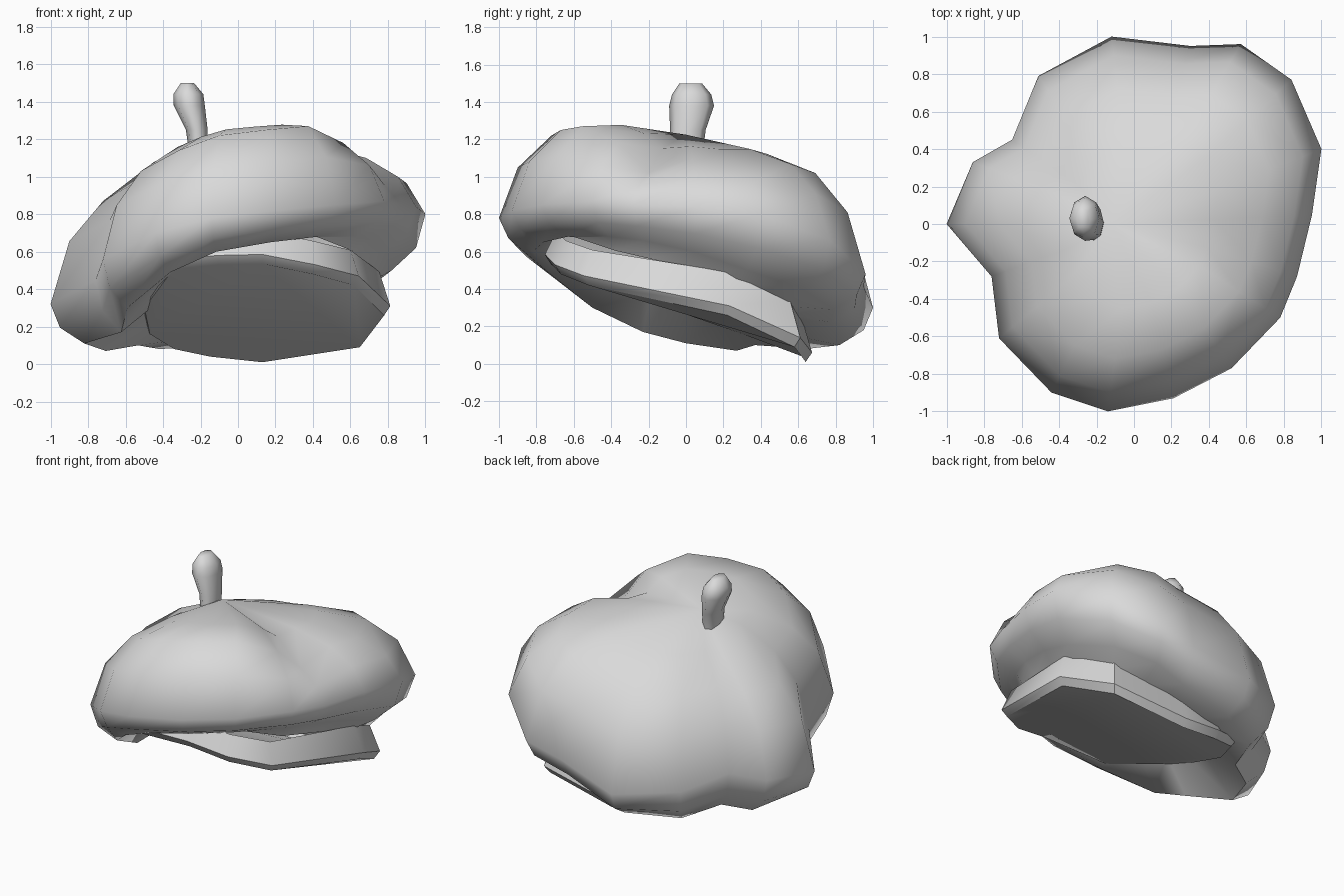
import bpy, bmesh, math

if "Cube" in bpy.data.objects:
    bpy.data.objects.remove(bpy.data.objects["Cube"])

felt = bpy.data.materials.new("grey_felt")
felt.diffuse_color = (0.7, 0.7, 0.7, 1)
felt.use_nodes = True
felt.node_tree.nodes["Principled BSDF"].inputs["Base Color"].default_value = felt.diffuse_color


def loft(name, rings, cap_start, cap_end, angle):
    """Skin closed rings of equal length; a cap is None, 'flat' or an apex point."""
    bm = bmesh.new()
    loops = [[bm.verts.new(p) for p in ring] for ring in rings]
    n = len(loops[0])
    for a, b in zip(loops, loops[1:]):
        for i in range(n):
            j = (i + 1) % n
            bm.faces.new((a[i], a[j], b[j], b[i]))
    for loop, cap in ((loops[0], cap_start), (loops[-1], cap_end)):
        if cap == 'flat':
            bm.faces.new(loop)
        elif cap:
            apex = bm.verts.new(cap)
            for i in range(n):
                bm.faces.new((loop[i], loop[(i + 1) % n], apex))
    bmesh.ops.recalc_face_normals(bm, faces=bm.faces)
    mesh = bpy.data.meshes.new(name)
    bm.to_mesh(mesh)
    bm.free()
    mesh.materials.append(felt)
    obj = bpy.data.objects.new(name, mesh)
    bpy.context.collection.objects.link(obj)
    bpy.ops.object.select_all(action='DESELECT')
    obj.select_set(True)
    bpy.context.view_layer.objects.active = obj
    bpy.ops.object.shade_smooth_by_angle(angle=math.radians(angle))
    return obj


def mix(a, b, t):
    return a + (b - a) * t


# Slumped outline: rim x, rim y, rim z, shoulder z, underside z
outline = [
    (1.00, 0.40, 0.80, 1.07, 0.50), (0.84, 0.77, 0.66, 1.07, 0.40),
    (0.57, 0.96, 0.48, 1.02, 0.29), (0.30, 0.95, 0.41, 0.98, 0.22),
    (-0.12, 1.00, 0.30, 0.91, 0.10), (-0.51, 0.79, 0.34, 0.90, 0.08),
    (-0.65, 0.45, 0.38, 0.89, 0.10), (-0.86, 0.33, 0.34, 0.85, 0.07),
    (-1.00, 0.00, 0.32, 0.87, 0.11), (-0.76, -0.28, 0.45, 0.97, 0.17),
    (-0.72, -0.61, 0.56, 1.03, 0.30), (-0.44, -0.90, 0.70, 1.14, 0.49),
    (-0.14, -1.00, 0.78, 1.22, 0.60), (0.21, -0.93, 0.82, 1.25, 0.65),
    (0.52, -0.77, 0.85, 1.27, 0.68), (0.78, -0.50, 0.87, 1.18, 0.68),
    (0.87, -0.28, 0.85, 1.02, 0.66), (0.95, 0.05, 0.84, 1.10, 0.60),
]

# Headband lower edge, sagging towards the back
band = [
    (0.78, 0.22, 0.26), (0.65, 0.58, 0.09), (0.13, 0.64, 0.01),
    (-0.15, 0.62, 0.04), (-0.34, 0.56, 0.08), (-0.47, 0.30, 0.16),
    (-0.50, -0.10, 0.30), (-0.35, -0.68, 0.50), (-0.10, -0.72, 0.53),
    (0.13, -0.72, 0.535), (0.40, -0.67, 0.48), (0.62, -0.52, 0.42),
]
mid_x, mid_y = 0.13, -0.04


def band_ring(scale, lift):
    return [(mid_x + (x - mid_x) * scale, mid_y + (y - mid_y) * scale, z + lift(x, y))
            for x, y, z in band]


def band_point(px, py):
    """Where the ray from the band centre towards (px, py) crosses the band edge."""
    dx, dy = px - mid_x, py - mid_y
    for (ax, ay, az), (bx, by, bz) in zip(band, band[1:] + band[:1]):
        ex, ey = bx - ax, by - ay
        det = dx * ey - dy * ex
        if abs(det) < 1e-9:
            continue
        s = ((ax - mid_x) * ey - (ay - mid_y) * ex) / det
        t = ((ax - mid_x) * dy - (ay - mid_y) * dx) / det
        if s > 0 and -1e-6 <= t <= 1 + 1e-6:
            return mid_x + dx * s, mid_y + dy * s, mix(az, bz, t)


def crown_ring(scale, height):
    return [(x * scale, y * scale, height(r, s, u)) for x, y, r, s, u in outline]


# Puffed crown: tucked onto the headband, round the rim and over to the top
tuck = []
for x, y, r, s, u in outline:
    bx, by, bz = band_point(x, y)
    tuck.append((mix(mid_x, bx, 0.93), mix(mid_y, by, 0.93),
                 max(bz + 0.04, min(u + 0.05, bz + 0.21))))
top_z = 1.225
inner = [(x * 0.45, y * 0.45, mix(top_z, s, 0.5) + (0.03 if y < 0.02 else 0.0))
         for x, y, r, s, u in outline]
loft("puffed_crown", [
    tuck,
    crown_ring(0.82, lambda r, s, u: u),
    crown_ring(0.95, lambda r, s, u: mix(r, u, 0.6)),
    crown_ring(1.00, lambda r, s, u: r),
    crown_ring(0.90, lambda r, s, u: mix(r, s, 0.61)),
    crown_ring(0.72, lambda r, s, u: s),
    inner,
], None, (-0.12, 0, top_z), 65)

# Headband with a bevelled lower edge and closed bottom
loft("headband", [
    band_ring(1.0, lambda x, y: 0.0),
    band_ring(1.05, lambda x, y: 0.05),
    band_ring(0.96, lambda x, y: 0.08 if x < -0.3 and y < 0.6 else 0.22 + 0.06 * y),
], 'flat', None, 48)

# Stalk: centre x, centre y, z, radius x, radius y
stalk = [(-0.21, 0.00, 1.12, 0.050, 0.09), (-0.22, 0.01, 1.25, 0.058, 0.095),
         (-0.26, 0.03, 1.38, 0.083, 0.12), (-0.265, 0.03, 1.44, 0.080, 0.105),
         (-0.27, 0.025, 1.50, 0.035, 0.06)]
sides = [math.tau * i / 8 for i in range(8)]
loft("stalk", [[(cx + rx * math.cos(a), cy + ry * math.sin(a), z) for a in sides]
               for cx, cy, z, rx, ry in stalk], 'flat', 'flat', 75)
